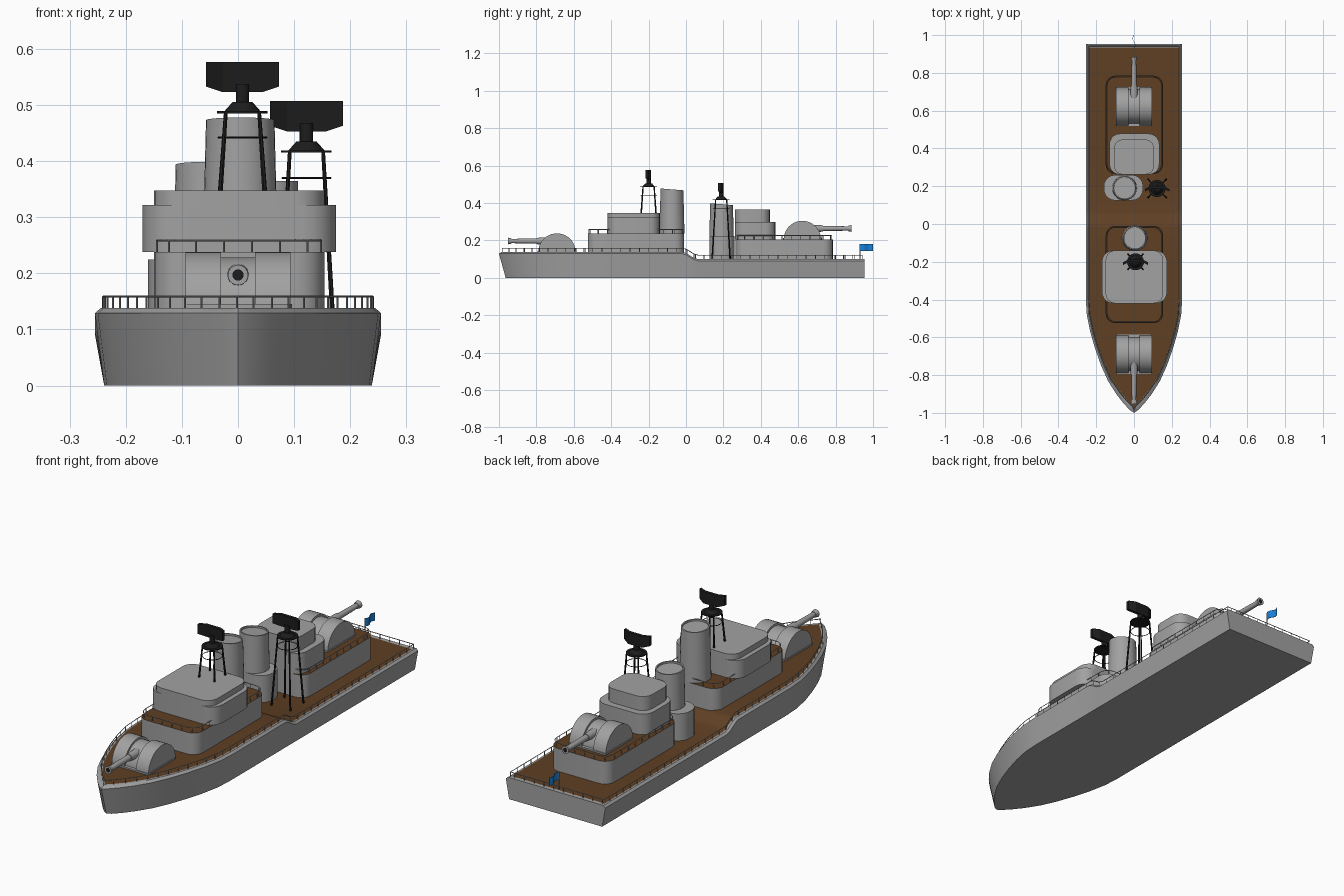
import bpy, bmesh, math
from mathutils import Vector, Matrix

if "Cube" in bpy.data.objects:
    bpy.data.objects.remove(bpy.data.objects["Cube"])


def mat(name, rgb):
    m = bpy.data.materials.new(name)
    m.diffuse_color = (*rgb, 1)
    m.use_nodes = True
    m.node_tree.nodes["Principled BSDF"].inputs["Base Color"].default_value = m.diffuse_color
    return m


GREY = mat("ship_grey", (0.36, 0.36, 0.36))
DECK = mat("deck_brown", (0.115, 0.05, 0.017))
DARK = mat("mast_black", (0.012, 0.012, 0.012))
BLUE = mat("flag_blue", (0.01, 0.22, 0.68))


def finish(bm, name, *mats):
    bmesh.ops.remove_doubles(bm, verts=bm.verts, dist=1e-5)
    bmesh.ops.recalc_face_normals(bm, faces=bm.faces)
    me = bpy.data.meshes.new(name)
    bm.to_mesh(me)
    bm.free()
    for m in mats:
        me.materials.append(m)
    ob = bpy.data.objects.new(name, me)
    bpy.context.collection.objects.link(ob)
    return ob


def prism(bm, pts, offset):
    """Extrude a closed 3D outline along an offset, returns the far cap."""
    a = [bm.verts.new(p) for p in pts]
    b = [bm.verts.new(Vector(p) + Vector(offset)) for p in pts]
    bm.faces.new(a)
    for i in range(len(a)):
        j = (i + 1) % len(a)
        bm.faces.new((a[i], a[j], b[j], b[i]))
    return bm.faces.new(b)


def strut(bm, p, q, r1, r2=None, n=6):
    """Cylinder or cone between two points."""
    p, q = Vector(p), Vector(q)
    d = q - p
    m = Matrix.Translation((p + q) / 2) @ d.to_track_quat('Z', 'Y').to_matrix().to_4x4()
    bmesh.ops.create_cone(bm, cap_ends=True, segments=n, radius1=r1,
                          radius2=r1 if r2 is None else r2, depth=d.length, matrix=m)


def rounded(x0, x1, y0, y1, r, z, n=5):
    pts = []
    for k, (cx, cy) in enumerate([(x1 - r, y1 - r), (x0 + r, y1 - r), (x0 + r, y0 + r), (x1 - r, y0 + r)]):
        for i in range(n + 1):
            a = math.pi / 2 * (k + i / n)
            pts.append((cx + r * math.cos(a), cy + r * math.sin(a), z))
    return pts


def block(name, x0, x1, y0, y1, z0, z1, r, planked=False):
    bm = bmesh.new()
    top = prism(bm, rounded(x0, x1, y0, y1, r, z0), (0, 0, z1 - z0))
    if planked:
        bmesh.ops.inset_region(bm, faces=[top], thickness=0.008)
        top.material_index = 1
    return finish(bm, name, GREY, DECK)


def railing(name, pts, height=0.021, step=0.05):
    bm = bmesh.new()
    up = Vector((0, 0, height))
    travelled = 0.0
    for i, p in enumerate(pts):
        p, q = Vector(p), Vector(pts[(i + 1) % len(pts)])
        d = (q - p).length
        if d < 1e-4:
            continue
        strut(bm, p + up, q + up, 0.002, n=4)
        s = (-travelled) % step
        while s < d:
            post = p.lerp(q, s / d)
            strut(bm, post, post + up, 0.0018, n=4)
            s += step
        travelled += d
    finish(bm, name, GREY)


# Hull: lofted stations with a planked deck and a step down amidships
def deck_z(y):
    t = min(1, max(0, (y + 0.02) / 0.085))
    return 0.138 - 0.038 * t * t * (3 - 2 * t)


stations = [(-1, 0), (-0.985, 0.022), (-0.95, 0.055), (-0.9, 0.094), (-0.83, 0.138), (-0.75, 0.174),
            (-0.66, 0.206), (-0.57, 0.232), (-0.48, 0.25), (-0.4, 0.255)]
stations += [(y, 0.255) for y in (-0.2, -0.02, 0, 0.02, 0.04, 0.065, 0.4, 0.935, 0.954)]
bm = bmesh.new()
rings, rail_path = [], []
for y, w in stations:
    t = min(1, max(0, (-0.48 - y) / 0.52))
    z = deck_z(y)
    rim, inner = max(0, w - 0.01), max(0, w - 0.018)
    half = [(w * 0.935, y + 0.036 * t, 0), (w, y, z - 0.009), (rim, y + 0.012 * t, z), (inner, y + 0.02 * t, z)]
    ring = [(-a, b, c) for a, b, c in half] + half[::-1]
    rings.append([bm.verts.new(p) for p in ring])
    rail_path.append((max(0, w - 0.015), min(y + 0.016 * t, 0.942), z))
for k in range(len(rings) - 1):
    for i in range(8):
        j = (i + 1) % 8
        f = bm.faces.new((rings[k][i], rings[k][j], rings[k + 1][j], rings[k + 1][i]))
        if i == 3 and stations[k][0] < 0.93:
            f.material_index = 1
bm.faces.new(rings[-1])
bmesh.ops.dissolve_degenerate(bm, dist=1e-5, edges=bm.edges)
finish(bm, "hull", GREY, DECK)
railing("deck_railing", rail_path[::-1] + [(-x, y, z) for x, y, z in rail_path[1:]])

# Forward superstructure and bridge
block("forward_house", -0.15, 0.154, -0.525, -0.01, 0.13, 0.238, 0.05, True)
railing("forward_house_railing", rounded(-0.144, 0.148, -0.519, -0.016, 0.046, 0.238))
block("bridge_lower", -0.17, 0.175, -0.42, -0.14, 0.238, 0.322, 0.06)
block("bridge_upper", -0.15, 0.154, -0.42, -0.14, 0.322, 0.348, 0.05)

# Aft superstructure
block("aft_house", -0.15, 0.154, 0.265, 0.785, 0.095, 0.205, 0.05, True)
railing("aft_house_railing", rounded(-0.144, 0.148, 0.271, 0.779, 0.046, 0.205))
block("aft_cabin_lower", -0.13, 0.134, 0.262, 0.478, 0.205, 0.3, 0.055)
block("aft_cabin_upper", -0.107, 0.107, 0.262, 0.448, 0.3, 0.365, 0.05)
block("aft_funnel_base", -0.16, 0.048, 0.125, 0.26, 0.095, 0.225, 0.06)


# Funnels with a slanted, recessed top
def funnel(name, x, y, z0, z1, r0, r1):
    bm = bmesh.new()
    n = 32
    rows = []
    for r, z, slant in ((r0, z0, 0), (r1, z1, 0.08), (r1 - 0.006, z1, 0.08), (r1 - 0.006, z1 - 0.008, 0.08)):
        rows.append([bm.verts.new((x + r * math.cos(2 * math.pi * i / n), y + r * math.sin(2 * math.pi * i / n),
                                   z - slant * r * math.sin(2 * math.pi * i / n))) for i in range(n)])
    for a, b in zip(rows, rows[1:]):
        for i in range(n):
            j = (i + 1) % n
            bm.faces.new((a[i], a[j], b[j], b[i]))
    bm.faces.new(rows[0])
    bm.faces.new(rows[-1])
    finish(bm, name, GREY)


funnel("forward_funnel", 0.004, -0.075, 0.237, 0.473, 0.067, 0.061)
funnel("aft_funnel", -0.05, 0.19, 0.224, 0.394, 0.065, 0.061)


# Gun turrets: half drums with a slot, barrel and muzzle
def turret(name, y, z, d):
    bm = bmesh.new()
    for x0, x1, r in ((-0.094, -0.03, 0.1), (-0.03, 0.03, 0.09), (0.03, 0.094, 0.1)):
        arc = [(x0, y + r * math.cos(math.pi * i / 20), z + r * math.sin(math.pi * i / 20)) for i in range(21)]
        prism(bm, arc, (x1 - x0, 0, 0))
    prism(bm, rounded(-0.096, 0.096, y - 0.104, y + 0.104, 0.01, z - 0.003, 2), (0, 0, 0.01))
    finish(bm, name + "_turret", GREY)
    bm = bmesh.new()
    h = z + 0.059
    strut(bm, (0, y + d * 0.04, h), (0, y + d * 0.11, h), 0.02, 0.017, 20)
    strut(bm, (0, y + d * 0.1, h), (0, y + d * 0.25, h), 0.014, 0.0115, 20)
    strut(bm, (0, y + d * 0.243, h), (0, y + d * 0.262, h), 0.014, 0.018, 20)
    finish(bm, name + "_barrel", GREY)
    bm = bmesh.new()
    strut(bm, (0, y + d * 0.261, h), (0, y + d * 0.2625, h), 0.01, n=20)
    finish(bm, name + "_bore", DARK)


turret("forward_gun", -0.69, 0.138, -1)
turret("aft_gun", 0.622, 0.205, 1)


# Radar masts: splayed legs, platform, pedestal and bent antenna
def radar(name, x, y, z0, z1, spread, ring_z):
    bm = bmesh.new()
    for k in range(4):
        a = math.pi / 4 + k * math.pi / 2
        c, s = math.cos(a), math.sin(a)
        strut(bm, (x + spread * c, y + spread * s, z0), (x + 0.042 * c, y + 0.042 * s, z1), 0.0045, 0.0035)
    strut(bm, (x, y, z1 - 0.002), (x, y, z1 + 0.002), 0.045, n=24)
    strut(bm, (x, y, z1), (x, y, z1 + 0.018), 0.034, 0.018, 20)
    strut(bm, (x, y, z1 + 0.016), (x, y, z1 + 0.05), 0.012, n=16)
    # bracing hoop
    hoop = [(x + 0.043 * math.cos(i * math.pi / 8), y + 0.043 * math.sin(i * math.pi / 8), ring_z) for i in range(16)]
    for i in range(16):
        strut(bm, hoop[i - 1], hoop[i], 0.0018, n=4)
    finish(bm, name + "_mast", DARK)
    bm = bmesh.new()
    zb = z1 + 0.036
    cols = [(-0.065, -0.016, 0.01), (-0.035, -0.002, 0), (0.035, -0.002, 0), (0.065, -0.016, 0.01)]
    for (xa, ya, za), (xb, yb, zc) in zip(cols, cols[1:]):
        prism(bm, [(x + xa, y + ya, zb + za), (x + xb, y + yb, zb + zc),
                   (x + xb, y + yb, z1 + 0.09), (x + xa, y + ya, z1 + 0.09)], (0, 0.014, 0))
    finish(bm, name + "_antenna", DARK)


radar("forward_radar", 0.008, -0.2, 0.345, 0.487, 0.056, 0.442)
radar("aft_radar", 0.122, 0.188, 0.098, 0.417, 0.068, 0.37)

# Stern flag
bm = bmesh.new()
strut(bm, (0, 0.93, 0.098), (0, 0.93, 0.182), 0.002)
finish(bm, "flag_pole", GREY)
bm = bmesh.new()
wave = [(0.007 * math.sin(i * math.pi / 4), 0.93 + i * 0.07 / 8) for i in range(9)]
outline = [(x + 0.001, y, 0.144) for x, y in wave] + [(x - 0.001, y, 0.144) for x, y in wave[::-1]]
prism(bm, outline, (0, 0, 0.037))
finish(bm, "flag", BLUE)

bpy.ops.object.select_all(action='SELECT')
bpy.context.view_layer.objects.active = bpy.data.objects["hull"]
bpy.ops.object.shade_smooth_by_angle(angle=math.radians(32))
